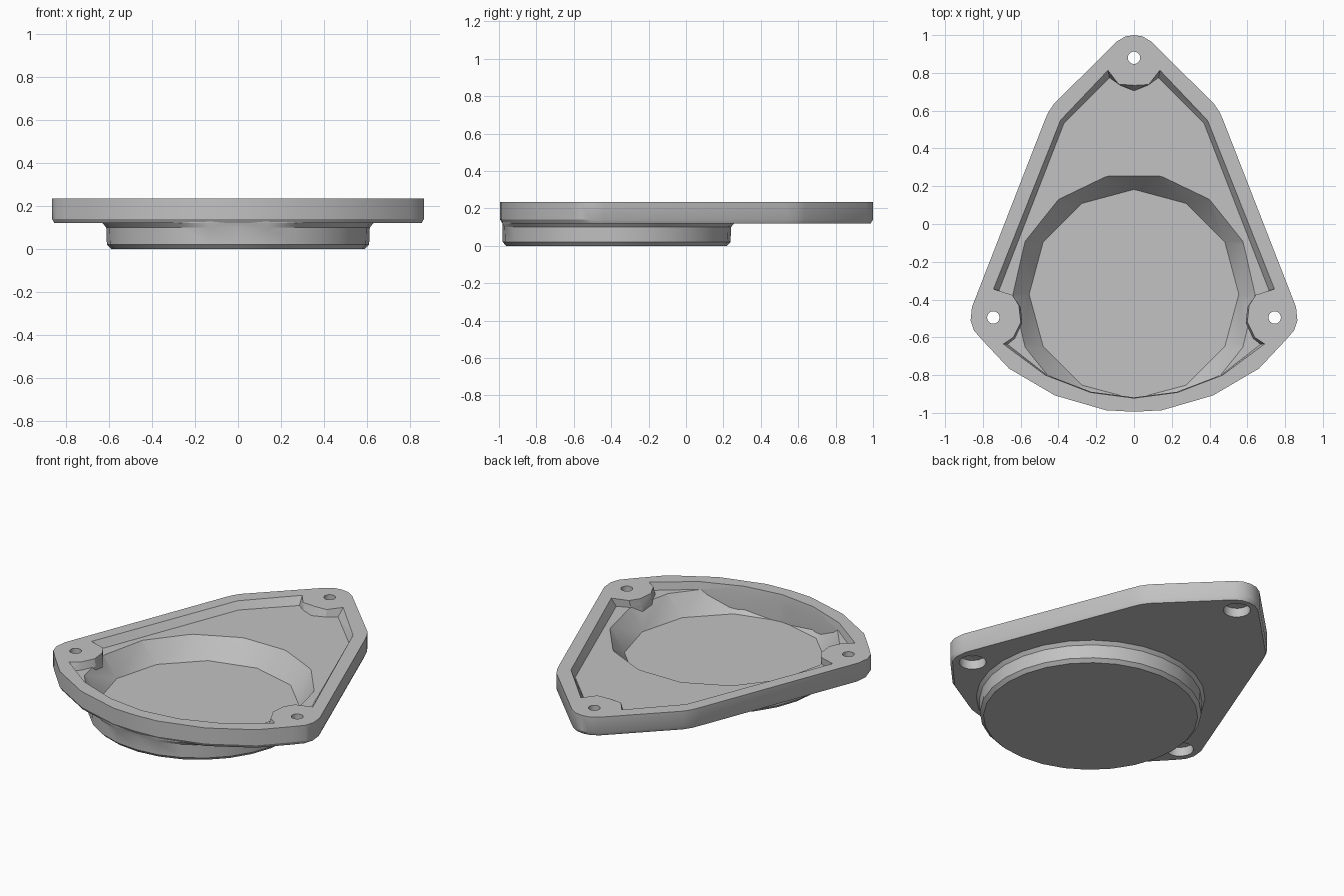
import bpy, bmesh, math

old = bpy.data.objects.get("Cube")
if old:
    bpy.data.objects.remove(old)

grey = bpy.data.materials.new("plain grey")
grey.use_nodes = True
grey.diffuse_color = (0.54, 0.54, 0.54, 1)
grey.node_tree.nodes["Principled BSDF"].inputs["Base Color"].default_value = (0.54, 0.54, 0.54, 1)


def finish(bm, name):
    bmesh.ops.recalc_face_normals(bm, faces=bm.faces)
    mesh = bpy.data.meshes.new(name)
    bm.to_mesh(mesh)
    bm.free()
    mesh.materials.append(grey)
    obj = bpy.data.objects.new(name, mesh)
    bpy.context.collection.objects.link(obj)
    return obj


def loft(name, rings):
    """Solid through matching rings, each given as (points, height)."""
    bm = bmesh.new()
    loops = [[bm.verts.new((x, y, z)) for x, y in pts] for pts, z in rings]
    for low, high in zip(loops, loops[1:]):
        for i in range(len(low)):
            j = (i + 1) % len(low)
            bm.faces.new((low[i], low[j], high[j], high[i]))
    bm.faces.new(loops[0])
    bm.faces.new(loops[-1])
    return finish(bm, name)


def mirrored(half):
    return half + [(-x, y) for x, y in reversed(half) if x > 0]


def circle(cx, cy, r, n, turn=0.0):
    return [(cx + r * math.sin(math.tau * (i + turn) / n),
             cy + r * math.cos(math.tau * (i + turn) / n)) for i in range(n)]


def combine(target, tool, operation):
    mod = target.modifiers.new(operation.lower(), "BOOLEAN")
    mod.operation, mod.object, mod.solver = operation, tool, "EXACT"
    bpy.ops.object.select_all(action="DESELECT")
    bpy.context.view_layer.objects.active = target
    target.select_set(True)
    bpy.ops.object.modifier_apply(modifier=mod.name)
    bpy.data.objects.remove(tool)


# Flange plate with a slightly chamfered underside
outline = mirrored([(0, 1), (0.045, 0.993), (0.09, 0.967), (0.425, 0.635), (0.455, 0.59),
                    (0.476, 0.54), (0.858, -0.44), (0.865, -0.51), (0.848, -0.563),
                    (0.8, -0.618), (0.662, -0.765), (0.418, -0.908), (0.148, -0.986), (0, -0.994)])
under = [(x * 0.987, y * 0.988) for x, y in outline]
cover = loft("flanged_cover", [(under, 0.12), (outline, 0.14), (outline, 0.235)])

# Round bowl hanging below the plate, flattened at the front edge
centre = -0.372


def bowl_ring(r):
    return [(x, max(y, -0.98)) for x, y in circle(0, centre, r, 28)]


bowl = loft("bowl", [(bowl_ring(0.59), 0), (bowl_ring(0.61), 0.02), (bowl_ring(0.613), 0.1),
                     (bowl_ring(0.63), 0.12), (bowl_ring(0.63), 0.135)])
combine(cover, bowl, "UNION")

# Shallow pocket that steps around the three screw bosses
floor_z = 0.19
pocket_top = mirrored([(0, 0.735), (0.08, 0.74), (0.138, 0.815), (0.39, 0.55), (0.745, -0.344),
                       (0.645, -0.375), (0.61, -0.43), (0.6, -0.52), (0.64, -0.6),
                       (0.693, -0.635), (0.47, -0.8), (0.23, -0.892), (0, -0.922)])
pocket_low = mirrored([(0, 0.705), (0.075, 0.735), (0.13, 0.775), (0.37, 0.535), (0.715, -0.352),
                       (0.64, -0.385), (0.6, -0.44), (0.592, -0.52), (0.63, -0.605),
                       (0.67, -0.637), (0.465, -0.797), (0.228, -0.888), (0, -0.918)])
pocket = loft("pocket", [(pocket_low, floor_z), (pocket_top, 0.237), (pocket_top, 0.3)])

# Faceted bowl hollow, kept inside the pocket outline
bm = bmesh.new()
for ring, z in ((circle(0, centre, 0.555, 12), 0.07), (circle(0, centre, 0.648, 14, 0.5), 0.2)):
    for x, y in ring:
        bm.verts.new((x, y, z))
bmesh.ops.convex_hull(bm, input=bm.verts)
hollow = finish(bm, "hollow")
combine(hollow, loft("limit", [(pocket_low, -0.1), (pocket_low, 0.3)]), "INTERSECT")
combine(cover, pocket, "DIFFERENCE")
combine(cover, hollow, "DIFFERENCE")

# Screw holes, wider on the underside
for x, y in ((0, 0.88), (0.745, -0.495), (-0.745, -0.495)):
    small, wide = circle(x, y, 0.033, 16), circle(x, y, 0.075, 16)
    hole = loft("hole", [(wide, 0.05), (wide, 0.175), (small, 0.18), (small, 0.3)])
    combine(cover, hole, "DIFFERENCE")

cover.select_set(True)
bpy.context.view_layer.objects.active = cover
bpy.ops.object.shade_smooth_by_angle(angle=math.radians(30))
